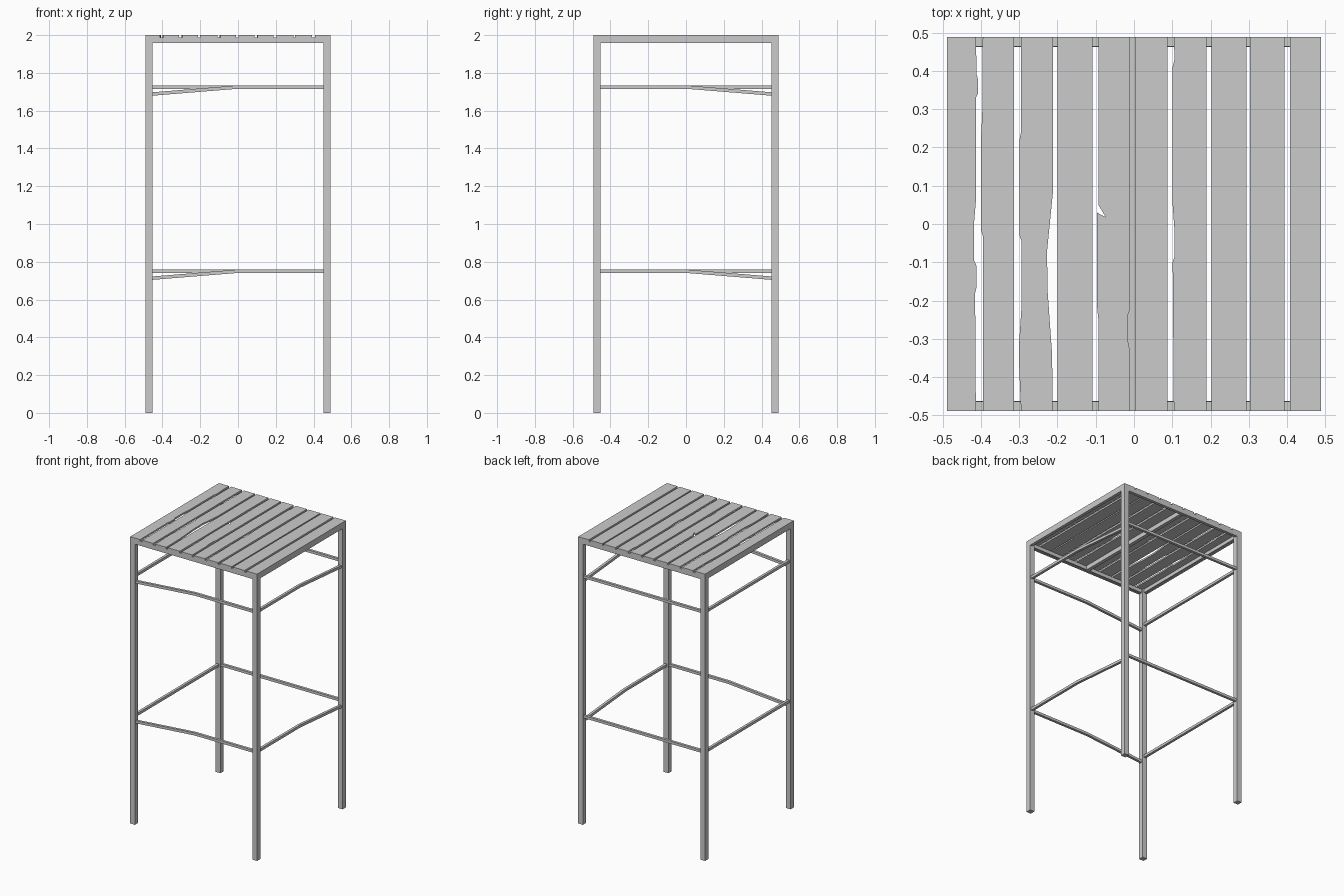
import bpy, bmesh

if "Cube" in bpy.data.objects:
    bpy.data.objects.remove(bpy.data.objects["Cube"])

LEG = 0.036          # leg thickness
OUT = 0.489          # half width of the stool
INNER = OUT - LEG
SLAT_Z, TOP = 1.988, 2.0


def finish(bm, name):
    bmesh.ops.recalc_face_normals(bm, faces=bm.faces)
    mesh = bpy.data.meshes.new(name)
    bm.to_mesh(mesh)
    bm.free()
    obj = bpy.data.objects.new(name, mesh)
    bpy.context.collection.objects.link(obj)
    return obj


def box(name, x0, x1, y0, y1, z0, z1):
    bm = bmesh.new()
    bmesh.ops.create_cube(bm, size=1)
    for v in bm.verts:
        v.co.x = x1 if v.co.x > 0 else x0
        v.co.y = y1 if v.co.y > 0 else y0
        v.co.z = z1 if v.co.z > 0 else z0
    return finish(bm, name)


def slat(name, x0, x1, left=(), right=()):
    """Plank with optional worn edge points (x, y), listed from front to back."""
    outline = [(x0, OUT), *reversed(left), (x0, -OUT), (x1, -OUT), *right, (x1, OUT)]
    outline.reverse()
    bm = bmesh.new()
    face = bm.faces.new([bm.verts.new((x, y, SLAT_Z)) for x, y in outline])
    ext = bmesh.ops.extrude_face_region(bm, geom=[face])
    for v in ext["geom"]:
        if isinstance(v, bmesh.types.BMVert):
            v.co.z = TOP
    bmesh.ops.triangulate(bm, faces=[f for f in bm.faces if len(f.verts) > 4])
    return finish(bm, name)


def stretcher(name, axis, offset, z, drops):
    """Square bar between two legs; drops lower the start, middle and end."""
    h = 0.009
    bm = bmesh.new()
    rings = []
    for t, drop in zip((-INNER - 0.004, 0, INNER + 0.004), drops):
        ring = []
        for a, b in ((-h, -h), (h, -h), (h, h), (-h, h)):
            co = (t, offset + a, z + b - drop) if axis == "x" else (offset + a, t, z + b - drop)
            ring.append(bm.verts.new(co))
        rings.append(ring)
    for r, s in zip(rings, rings[1:]):
        for i in range(4):
            bm.faces.new((r[i], r[(i + 1) % 4], s[(i + 1) % 4], s[i]))
    bm.faces.new(rings[0])
    bm.faces.new(rings[-1])
    return finish(bm, name)


# Legs
for sx, nx in ((-1, "left"), (1, "right")):
    for sy, ny in ((-1, "front"), (1, "back")):
        xs = sorted((sx * INNER, sx * OUT))
        ys = sorted((sy * INNER, sy * OUT))
        box(f"{ny}_{nx}_leg", *xs, *ys, 0, SLAT_Z)

# Seat frame: rails and inner ledges on all four sides, plus centre beam
for s, n in ((-1, "front"), (1, "back")):
    box(f"{n}_rail", -INNER, INNER, *sorted((s * 0.474, s * OUT)), 1.957, SLAT_Z)
    box(f"{n}_ledge", -INNER, INNER, *sorted((s * 0.464, s * 0.474)), 1.96, 1.985)
for s, n in ((-1, "left"), (1, "right")):
    box(f"{n}_rail", *sorted((s * 0.474, s * OUT)), -INNER, INNER, 1.957, SLAT_Z)
    box(f"{n}_ledge", *sorted((s * 0.464, s * 0.474)), -INNER, INNER, 1.96, 1.985)
box("centre_beam", -0.017, 0.008, -0.464, 0.464, 1.957, SLAT_Z)

# Stretchers: front and right bars are bent down at one end
BEND = 0.037
MID = (OUT + INNER) / 2
for z, level in ((0.75, "lower"), (1.725, "upper")):
    stretcher(f"{level}_front_stretcher", "x", -MID, z, (BEND, 0, 0))
    stretcher(f"{level}_back_stretcher", "x", MID, z, (0, 0, 0))
    stretcher(f"{level}_left_stretcher", "y", -MID, z, (0, 0, 0))
    stretcher(f"{level}_right_stretcher", "y", MID, z, (0, 0, BEND))

# Seat slats with worn edges
slat("slat_1", -OUT, -0.413, right=[
    (-0.415, -0.18), (-0.411, -0.165), (-0.411, -0.11), (-0.418, -0.095),
    (-0.418, 0.0), (-0.413, 0.06), (-0.413, 0.33), (-0.408, 0.34),
    (-0.408, 0.38), (-0.411, 0.39)])
slat("slat_2", -0.395, -0.313, left=[
    (-0.395, -0.03), (-0.400, -0.015), (-0.400, 0.21), (-0.396, 0.30)])
slat("slat_3", -0.295, -0.212, left=[
    (-0.300, -0.37), (-0.300, -0.31), (-0.294, -0.22), (-0.294, -0.045),
    (-0.299, -0.03), (-0.299, 0.22), (-0.295, 0.24)], right=[
    (-0.214, -0.34), (-0.226, -0.17), (-0.227, -0.07), (-0.212, 0.08)])
slat("slat_4", -0.200, -0.108)
slat("slat_5", -0.093, -0.011, left=[
    (-0.093, -0.25), (-0.097, -0.21), (-0.097, 0.03), (-0.074, 0.018), (-0.093, 0.05)],
    right=[(-0.011, -0.33), (-0.017, -0.30), (-0.017, -0.24), (-0.011, -0.225)])
slat("slat_6", 0.002, 0.087)
slat("slat_7", 0.104, 0.189, left=[
    (0.101, -0.10), (0.106, -0.085), (0.106, -0.02), (0.101, 0.05),
    (0.101, 0.41), (0.106, 0.43)])
slat("slat_8", 0.203, 0.294)
slat("slat_9", 0.303, 0.393)
slat("slat_10", 0.407, OUT)
